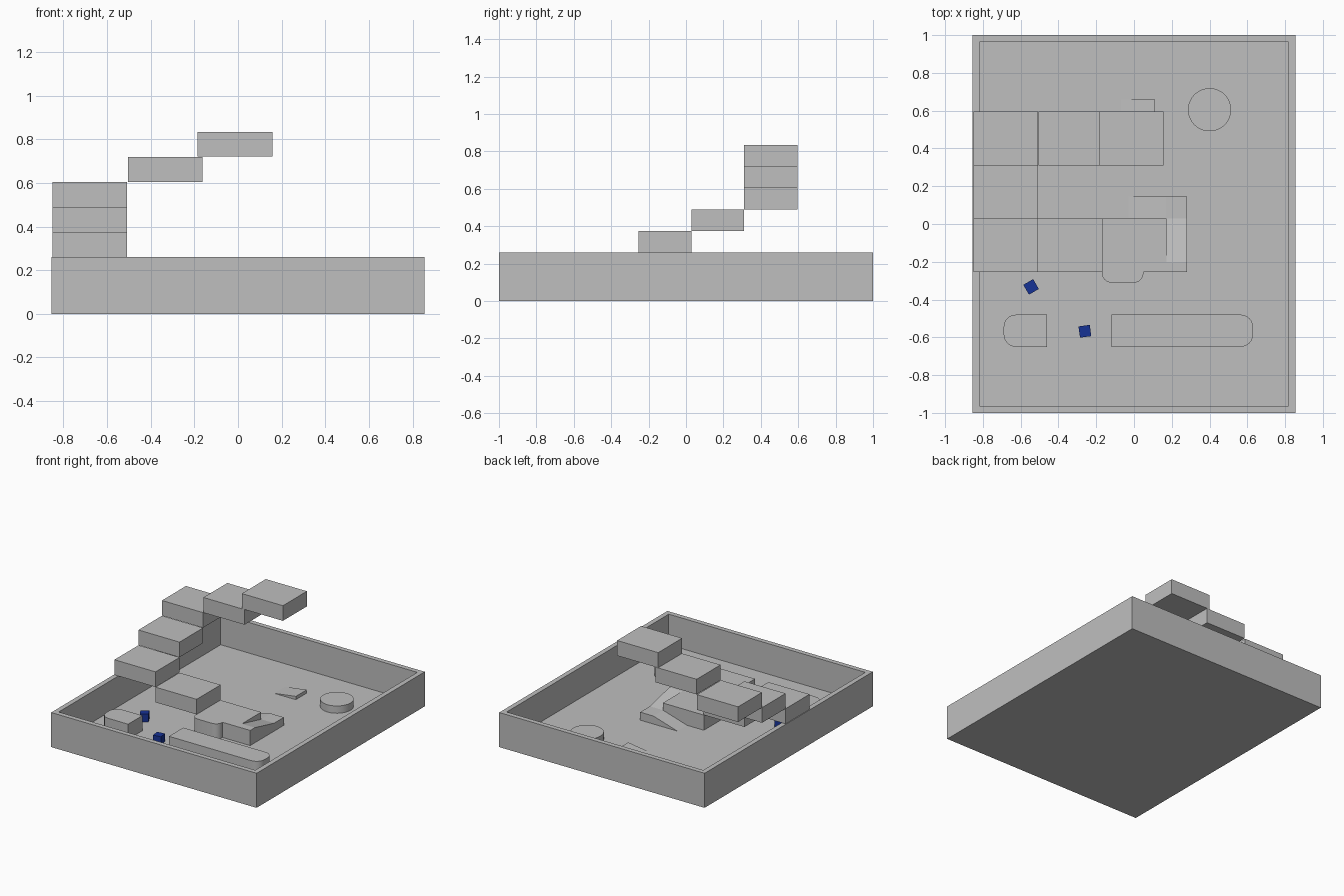
import bpy, bmesh
from math import radians, sin, cos, pi

cube = bpy.data.objects.get("Cube")
if cube:
    bpy.data.objects.remove(cube, do_unlink=True)


def material(name, color):
    m = bpy.data.materials.new(name)
    m.use_nodes = True
    m.diffuse_color = color
    node = next(n for n in m.node_tree.nodes if n.type == 'BSDF_PRINCIPLED')
    node.inputs["Base Color"].default_value = color
    return m


GREY = material("plain grey", (0.52, 0.52, 0.52, 1))
BLUE = material("deep blue", (0.008, 0.032, 0.3, 1))

FLOOR = 0.03
RISE = 0.115


def finish(name, bm, mat=GREY):
    bmesh.ops.recalc_face_normals(bm, faces=bm.faces[:])
    mesh = bpy.data.meshes.new(name)
    bm.to_mesh(mesh)
    bm.free()
    mesh.materials.append(mat)
    ob = bpy.data.objects.new(name, mesh)
    bpy.context.collection.objects.link(ob)
    return ob


def prism(name, profile, axis, lo, hi, mat=GREY):
    """Extrude a 2D profile along an axis between lo and hi."""
    place = {'x': lambda a, b, t: (t, a, b),
             'y': lambda a, b, t: (a, t, b),
             'z': lambda a, b, t: (a, b, t)}[axis]
    bm = bmesh.new()
    rings = [[bm.verts.new(place(a, b, t)) for a, b in profile] for t in (lo, hi)]
    n = len(profile)
    for ring in rings:
        bm.faces.new(ring)
    for i in range(n):
        j = (i + 1) % n
        bm.faces.new((rings[0][i], rings[0][j], rings[1][j], rings[1][i]))
    return finish(name, bm, mat)


def rect(x0, x1, y0, y1):
    return [(x0, y0), (x1, y0), (x1, y1), (x0, y1)]


def rounded(x0, x1, y0, y1, r, corners):
    """Rectangle with chosen corners rounded: 0 = front left, then counterclockwise."""
    pts = []
    for k, (x, y) in enumerate(rect(x0, x1, y0, y1)):
        if k not in corners:
            pts.append((x, y))
            continue
        cx = x + r if x == x0 else x - r
        cy = y + r if y == y0 else y - r
        for i in range(7):
            a = pi + (k + i / 6) * pi / 2
            pts.append((cx + r * cos(a), cy + r * sin(a)))
    return pts


def smooth(ob):
    bpy.ops.object.select_all(action='DESELECT')
    ob.select_set(True)
    bpy.context.view_layer.objects.active = ob
    bpy.ops.object.shade_smooth_by_angle(angle=radians(35))


# Open tray: inset the top face, then sink it to the floor
bm = bmesh.new()
bmesh.ops.create_cube(bm, size=1)
for v in bm.verts:
    v.co.x *= 1.71
    v.co.y *= 2
    v.co.z = 0.26 if v.co.z > 0 else 0
top = max(bm.faces, key=lambda f: f.calc_center_median().z)
bmesh.ops.inset_region(bm, faces=[top], thickness=0.052)
floor = bmesh.ops.extrude_discrete_faces(bm, faces=[top])["faces"][0]
for v in floor.verts:
    v.co.z = FLOOR
finish("tray", bm)

# Spiral of floating steps, each one rise above the last
FRONT, MIDDLE, BACK = (-0.255, 0.03), (0.03, 0.31), (0.31, 0.595)
steps = [(-0.17, FRONT), (-0.508, FRONT), (-0.85, FRONT), (-0.85, MIDDLE),
         (-0.85, BACK), (-0.505, BACK), (-0.185, BACK)]
for i, (x, (y0, y1)) in enumerate(steps):
    z = FLOOR + i * RISE
    prism(f"step_{i + 1}", rect(x, x + 0.342, y0, y1), 'z', z, z + RISE - 0.001)

# Rounded bay in front of the lowest step
TOP = FLOOR + RISE - 0.001
smooth(prism("step_bay", rounded(-0.17, 0.05, -0.31, -0.255, 0.05, (0, 1)), 'z', FLOOR, TOP))

# Ramp turning the corner up to the lowest step
LANDING = 0.09
prism("lower_ramp", [(-0.03, FLOOR), (0.28, FLOOR), (0.28, LANDING), (0.17, LANDING)],
      'y', 0.03, 0.145)
prism("upper_ramp", [(0.03, FLOOR), (0.03, LANDING), (-0.2, TOP), (-0.255, TOP), (-0.255, FLOOR)],
      'x', 0.17, 0.28)

# Small wedge at the back
prism("small_wedge", [(-0.07, FLOOR), (0.11, FLOOR), (0.11, 0.055)], 'y', 0.53, 0.66)

# Low blocks along the front
smooth(prism("short_block", rounded(-0.69, -0.46, -0.65, -0.48, 0.065, (0, 3)), 'z', FLOOR, TOP))
smooth(prism("long_block", rounded(-0.12, 0.63, -0.65, -0.48, 0.065, (1, 2)), 'z', FLOOR, TOP))

# Round pad
circle = [(0.4 + 0.114 * cos(i * pi / 24), 0.605 + 0.114 * sin(i * pi / 24)) for i in range(48)]
smooth(prism("round_pad", circle, 'z', FLOOR, 0.085))

# Two loose cubes
for i, (x, y, turn) in enumerate([(-0.545, -0.333, 30), (-0.26, -0.568, 8)]):
    ob = prism(f"loose_cube_{i + 1}", rect(-0.03, 0.03, -0.03, 0.03), 'z', 0, 0.06, BLUE)
    ob.location = (x, y, FLOOR)
    ob.rotation_euler.z = radians(turn)
